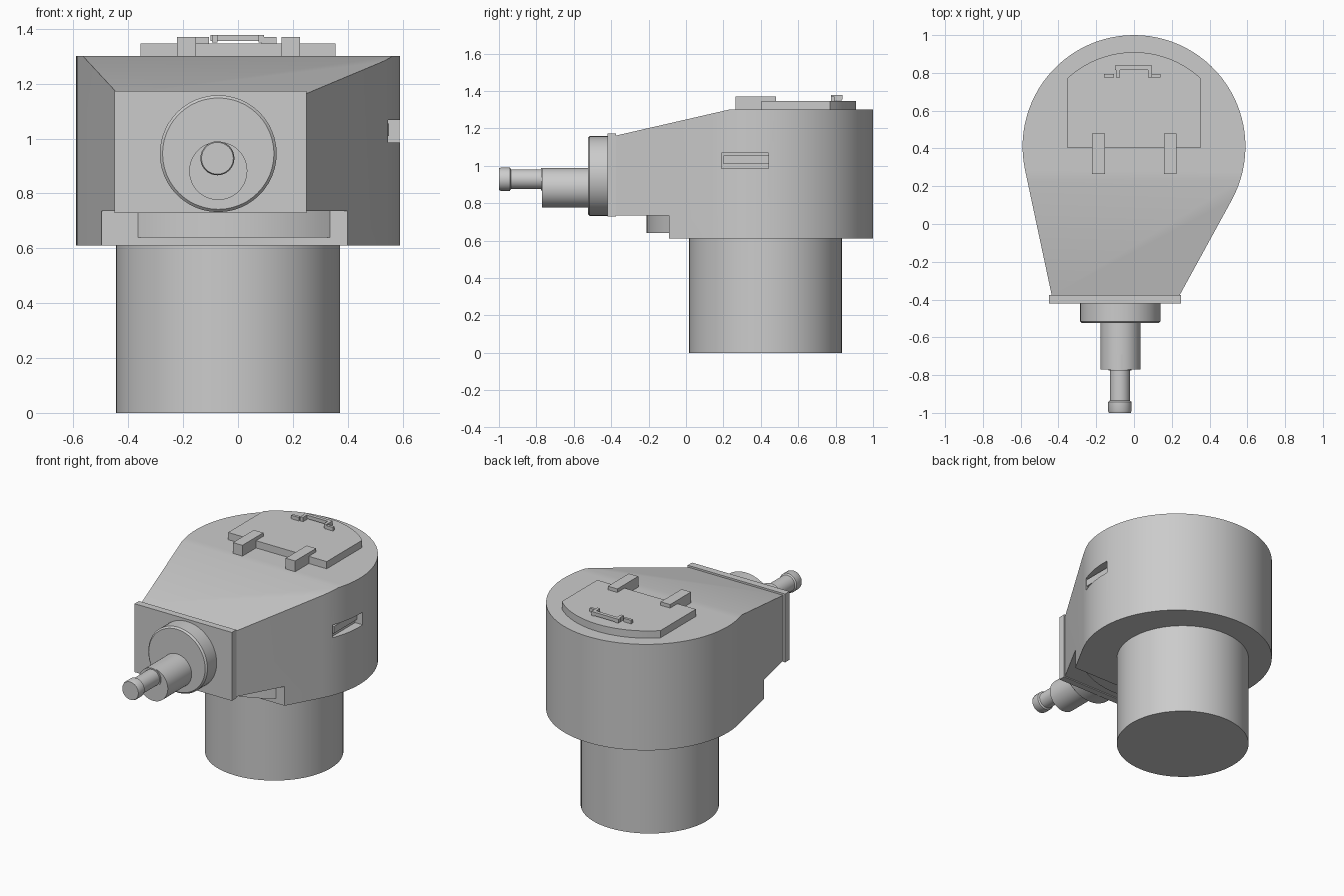
import bpy, bmesh, math
from mathutils import Vector, Matrix

if "Cube" in bpy.data.objects:
    bpy.data.objects.remove(bpy.data.objects["Cube"], do_unlink=True)

GREY = (0.6, 0.6, 0.6, 1.0)
grey = bpy.data.materials.new("plain_grey")
grey.use_nodes = True
grey.diffuse_color = GREY
grey.node_tree.nodes["Principled BSDF"].inputs["Base Color"].default_value = GREY


def finish(name, bm, smooth=True):
    bmesh.ops.recalc_face_normals(bm, faces=bm.faces)
    mesh = bpy.data.meshes.new(name)
    bm.to_mesh(mesh)
    bm.free()
    mesh.materials.append(grey)
    ob = bpy.data.objects.new(name, mesh)
    bpy.context.collection.objects.link(ob)
    if smooth:
        shade(ob)
    return ob


def shade(ob):
    bpy.ops.object.select_all(action='DESELECT')
    ob.select_set(True)
    bpy.context.view_layer.objects.active = ob
    bpy.ops.object.shade_smooth_by_angle(angle=math.radians(30))


def box(name, x, y, z):
    """Box from (min, max) pairs."""
    bm = bmesh.new()
    bmesh.ops.create_cube(bm, size=1)
    for v in bm.verts:
        v.co = [r[0] if c < 0 else r[1] for c, r in zip(v.co, (x, y, z))]
    return finish(name, bm, False)


def prism(points, z0, z1):
    """Vertical extrusion of a plan outline."""
    bm = bmesh.new()
    face = bm.faces.new([bm.verts.new((x, y, z0)) for x, y in points])
    top = bmesh.ops.extrude_face_region(bm, geom=[face])["geom"]
    for v in top:
        if isinstance(v, bmesh.types.BMVert):
            v.co.z = z1
    return bm


def arc(cx, cy, r, a0, a1, n):
    return [(cx + r * math.cos(a0 + (a1 - a0) * i / n),
             cy + r * math.sin(a0 + (a1 - a0) * i / n)) for i in range(n + 1)]


def lathe_y(name, cx, cz, profile, n=48):
    """Solid of revolution about a y-parallel axis from (y, radius) pairs."""
    bm = bmesh.new()
    rings = [[bm.verts.new((cx + r * math.cos(math.tau * i / n), y,
                            cz + r * math.sin(math.tau * i / n))) for i in range(n)]
             for y, r in profile]
    for a, b in zip(rings, rings[1:]):
        for i in range(n):
            j = (i + 1) % n
            bm.faces.new((a[i], a[j], b[j], b[i]))
    bm.faces.new(rings[0])
    bm.faces.new(rings[-1])
    return finish(name, bm)


def cut(ob, cutter):
    cutter.hide_render = True
    mod = ob.modifiers.new("cut", 'BOOLEAN')
    mod.operation = 'DIFFERENCE'
    mod.solver = 'EXACT'
    mod.object = cutter
    bpy.context.view_layer.objects.active = ob
    bpy.ops.object.modifier_apply(modifier=mod.name)
    bpy.data.objects.remove(cutter, do_unlink=True)


# Turret body: round rear with tangent sides running to a narrow front
centre, radius = Vector((0, 0.41)), 0.59
front_left, front_right = Vector((0.24, -0.38)), Vector((-0.435, -0.38))


def tangent(p, side):
    d = p - centre
    return math.atan2(d.y, d.x) + side * math.acos(radius / d.length)


a0 = tangent(front_left, 1)
a1 = tangent(front_right, -1) % math.tau
outline = [tuple(front_right), tuple(front_left)] + arc(*centre, radius, a0, a1, 56)
bm = prism(outline, 0.61, 1.3)

# Sloping front roof
cutting = bmesh.ops.bisect_plane(bm, geom=bm.verts[:] + bm.edges[:] + bm.faces[:],
                                 plane_co=(0, 0.23, 1.3), plane_no=(0, -0.14, 0.61),
                                 clear_outer=True)
rim = [e for e in bm.edges if e.is_boundary]
bmesh.ops.holes_fill(bm, edges=rim, sides=0)
body = finish("turret_body", bm, False)

# Raised belly at the front and vision notch in the left side
cut(body, box("belly_cutter", (-1, 1), (-1, -0.09), (0.3, 0.735)))
cut(body, box("notch_cutter", (0.535, 0.8), (0.19, 0.44), (0.985, 1.068)))
shade(body)
box("vision_slit", (0.52, 0.55), (0.2, 0.44), (1.01, 1.055))

# Curved ring guard under the front
half = math.asin(0.35 / 0.57)
guard = arc(-0.015, 0.36, 0.57, -math.pi / 2 - half, -math.pi / 2 + half, 16)
finish("ring_guard", prism(guard, 0.64, 0.74))

# Basket cylinder below
finish("basket", prism(arc(-0.037, 0.425, 0.408, 0, math.tau * 63 / 64, 63), 0, 0.62))

# Front plate and gun
box("front_plate", (-0.45, 0.25), (-0.42, -0.375), (0.728, 1.173))
lathe_y("mantlet", -0.072, 0.945,
        [(-0.41, 0.213), (-0.515, 0.213), (-0.525, 0.203)])
lathe_y("gun_sleeve", -0.072, 0.882, [(-0.51, 0.106), (-0.77, 0.106)])
lathe_y("barrel", -0.075, 0.928,
        [(-0.69, 0.061), (-0.775, 0.061), (-0.775, 0.053), (-0.935, 0.053),
         (-0.942, 0.062), (-0.99, 0.062), (-1.0, 0.058)], 32)

# Roof hatch with rounded rear edge
sweep = math.asin(0.355 / 0.52)
lid = [(-0.355, 0.405), (0.355, 0.405)]
lid += arc(0, 0.39, 0.52, math.pi / 2 - sweep, math.pi / 2 + sweep, 20)
finish("hatch", prism(lid, 1.29, 1.347))

# Hinges
for side, x in (("right", -0.188), ("left", 0.192)):
    box("hinge_" + side, (x - 0.034, x + 0.034), (0.265, 0.48), (1.29, 1.37))

# Hatch handle: two feet, two arms and a grip
for side, s in (("right", -1), ("left", 1)):
    x0, x1 = sorted((s * 0.095 - 0.01, s * 0.15 - 0.01))
    box("handle_foot_" + side, (x0, x1), (0.775, 0.793), (1.34, 1.37))
    x = s * 0.095 - 0.01 * s
    box("handle_arm_" + side, (x - 0.01, x + 0.01), (0.775, 0.835), (1.35, 1.378))
box("handle_grip", (-0.1, 0.095), (0.815, 0.838), (1.355, 1.378))
